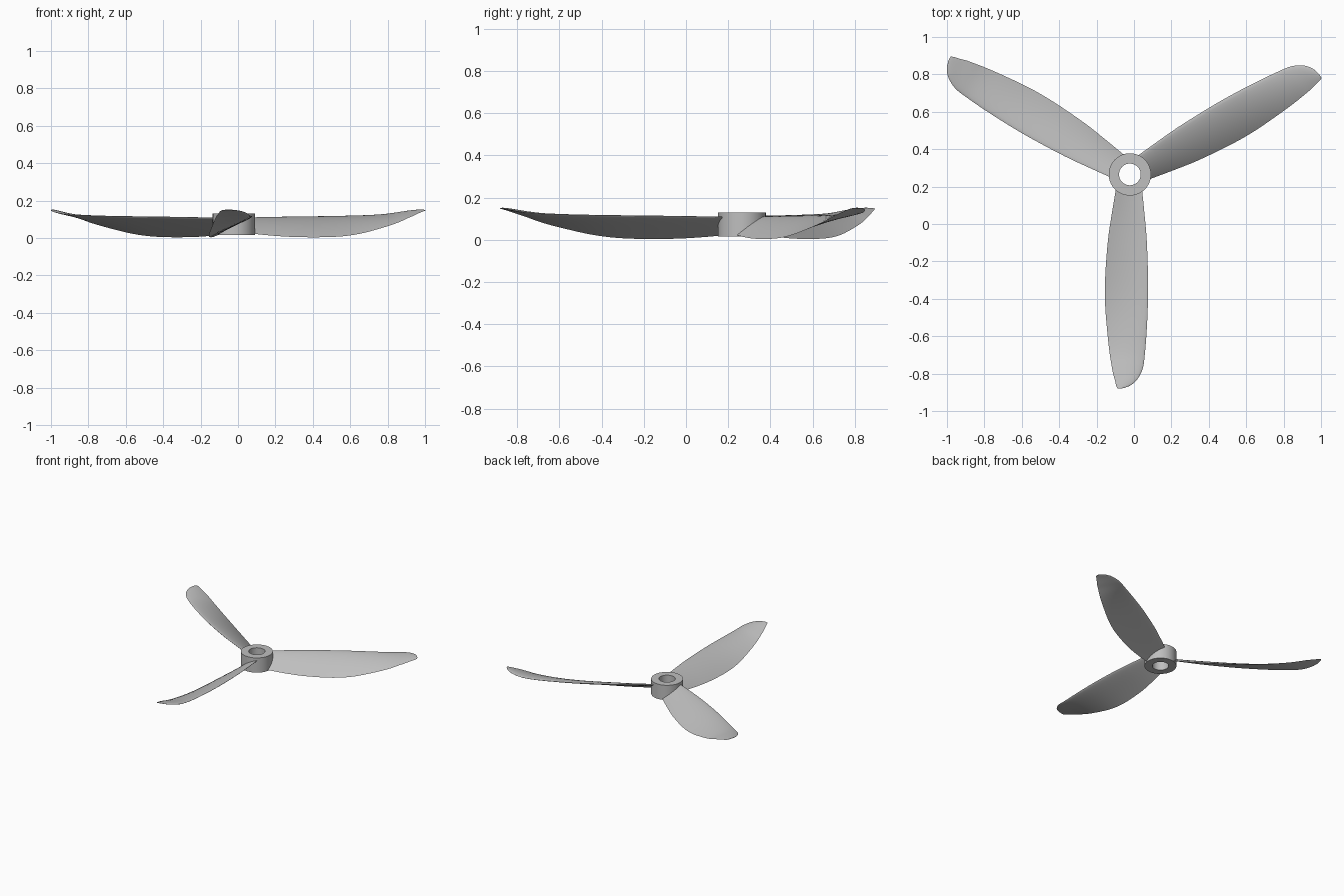
import bpy, bmesh, math
from mathutils import Vector, Matrix

cube = bpy.data.objects.get("Cube")
if cube:
    bpy.data.objects.remove(cube)

HUB = Vector((-0.022, 0.265, 0))

grey = bpy.data.materials.new("light_grey")
grey.use_nodes = True
colour = (0.52, 0.52, 0.52, 1)
grey.diffuse_color = colour
grey.node_tree.nodes["Principled BSDF"].inputs["Base Color"].default_value = colour


def finish(bm, name, sharp):
    """Turn a bmesh into a smooth shaded object with sharp edges kept."""
    bmesh.ops.recalc_face_normals(bm, faces=bm.faces)
    mesh = bpy.data.meshes.new(name)
    bm.to_mesh(mesh)
    bm.free()
    mesh.materials.append(grey)
    mesh.shade_smooth()
    mesh.set_sharp_from_angle(angle=math.radians(sharp))
    obj = bpy.data.objects.new(name, mesh)
    bpy.context.collection.objects.link(obj)
    return obj


def bridge(bm, first, second):
    """Join two closed rings of vertices with quads."""
    count = len(first)
    for i in range(count):
        j = (i + 1) % count
        bm.faces.new((first[i], first[j], second[j], second[i]))


def smooth_between(a, b, c, d, t):
    """Catmull-Rom interpolation of whole stations."""
    return [0.5 * (2 * q + (r - p) * t + (2 * p - 5 * q + 4 * r - s) * t ** 2
                   + (3 * q - p - 3 * r + s) * t ** 3)
            for p, q, r, s in zip(a, b, c, d)]


# Hub: rectangular section turned round the axis
bm = bmesh.new()
rings = []
for radius, z in ((0.058, 0.015), (0.113, 0.015), (0.113, 0.13), (0.058, 0.13)):
    ring = []
    for i in range(64):
        a = math.tau * i / 64
        ring.append(bm.verts.new((radius * math.cos(a), radius * math.sin(a), z)))
    rings.append(ring)
for k, ring in enumerate(rings):
    bridge(bm, ring, rings[(k + 1) % len(rings)])
finish(bm, "hub", 40).location = HUB

# Blade stations: radius, low edge offset, low edge height, high edge offset, high edge height
STATIONS = [
    (0.08, -0.075, 0.022, 0.065, 0.108),
    (0.20, -0.095, 0.011, 0.077, 0.110),
    (0.35, -0.117, 0.004, 0.09, 0.112),
    (0.55, -0.132, 0.006, 0.097, 0.114),
    (0.70, -0.132, 0.022, 0.096, 0.116),
    (0.85, -0.12, 0.055, 0.089, 0.119),
    (0.95, -0.109, 0.082, 0.081, 0.123),
    (1.02, -0.098, 0.107, 0.073, 0.130),
    (1.06, -0.091, 0.12, 0.06, 0.136),
    (1.10, -0.08, 0.134, 0.036, 0.143),
    (1.13, -0.073, 0.143, 0.0, 0.148),
    (1.145, -0.066, 0.147, -0.045, 0.15),
]
SIDE = 12


def section(bm, station):
    """Thin cambered aerofoil from the thin low edge to the round high edge."""
    r, u0, z0, u1, z1 = station
    low, high = Vector((u0, -r, z0)), Vector((u1, -r, z1))
    chord = high - low
    normal = Vector((-chord.z, 0, chord.x))
    ring = []
    for i in range(2 * SIDE):
        a = math.pi * i / SIDE
        t = 0.5 - 0.5 * math.cos(a)
        half = 0.1 * math.sqrt(max(1 - t, 0)) * t + 0.004 * math.sin(math.pi * t)
        camber = 0.13 * t * (1 - t)
        side = 1 if i < SIDE else -1
        ring.append(bm.verts.new(low + chord * t + normal * (camber + side * half)))
    return ring


def make_blade(name, angle):
    bm = bmesh.new()
    path = []
    last = len(STATIONS) - 1
    for k in range(last):
        four = [STATIONS[min(max(k + d, 0), last)] for d in (-1, 0, 1, 2)]
        path += [smooth_between(*four, t / 4) for t in range(4)]
    path.append(STATIONS[last])
    rings = [section(bm, s) for s in path]
    for first, second in zip(rings, rings[1:]):
        bridge(bm, first, second)
    bm.faces.new(rings[0])
    bm.faces.new(rings[-1])
    bmesh.ops.transform(bm, matrix=Matrix.Rotation(angle, 4, "Z"), verts=bm.verts)
    finish(bm, name, 50).location = HUB


# Three equal blades
for i, name in enumerate(("front_blade", "left_blade", "right_blade")):
    make_blade(name, math.tau * i / 3)
